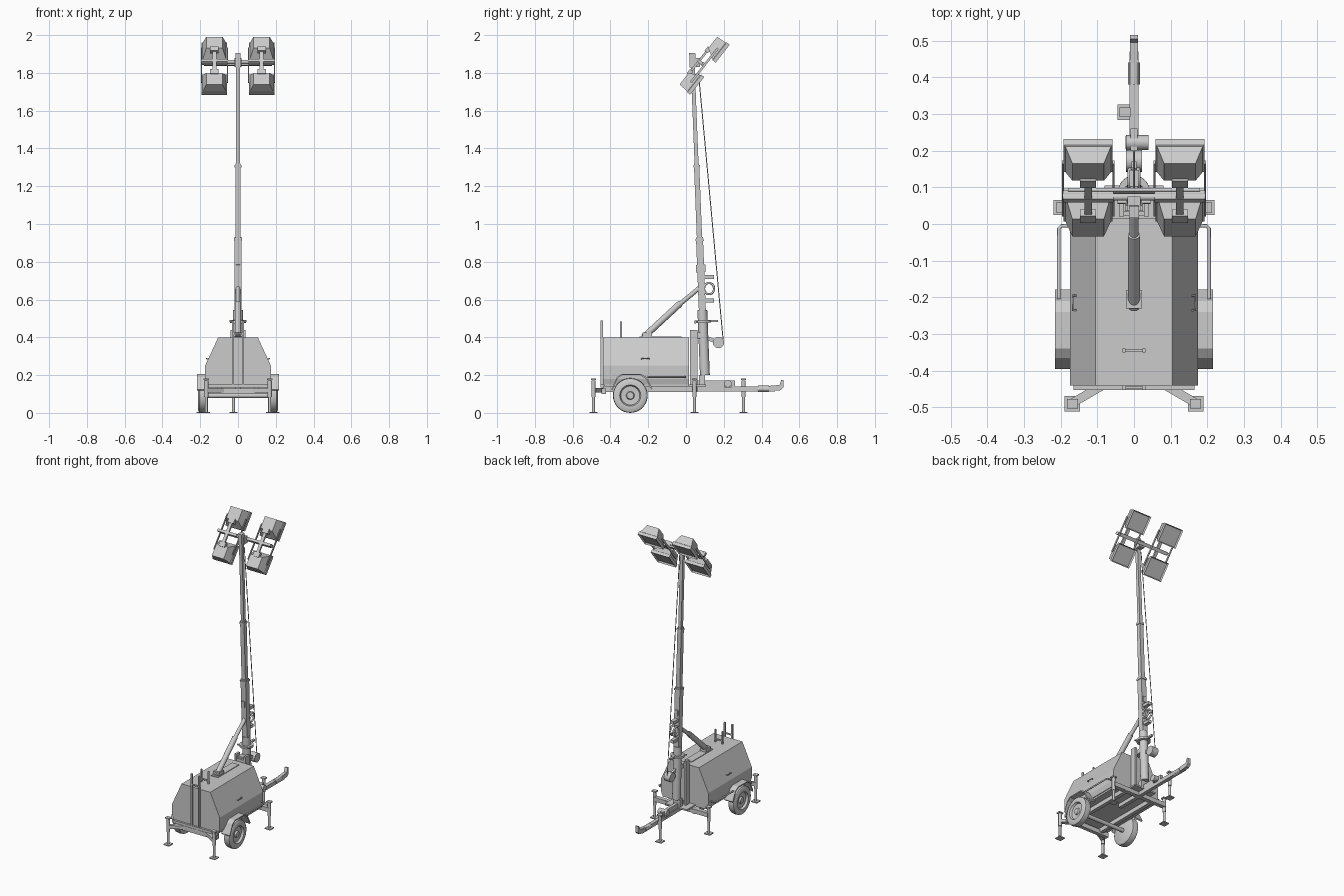
import bpy, bmesh, math
from mathutils import Vector, Matrix

if "Cube" in bpy.data.objects:
    bpy.data.objects.remove(bpy.data.objects["Cube"])


def finish(name, bm, smooth=False):
    bmesh.ops.recalc_face_normals(bm, faces=bm.faces)
    me = bpy.data.meshes.new(name)
    bm.to_mesh(me)
    bm.free()
    ob = bpy.data.objects.new(name, me)
    bpy.context.collection.objects.link(ob)
    if smooth:
        bpy.ops.object.select_all(action='DESELECT')
        ob.select_set(True)
        bpy.context.view_layer.objects.active = ob
        bpy.ops.object.shade_smooth_by_angle(angle=math.radians(35))
    return ob


def box(name, c, size, rot=None):
    bm = bmesh.new()
    m = Matrix.Translation(c) @ (rot or Matrix()) @ Matrix.Diagonal((*size, 1))
    bmesh.ops.create_cube(bm, size=1, matrix=m)
    return finish(name, bm)


def beam(name, a, b, w, h):
    a, b = Vector(a), Vector(b)
    rot = (b - a).to_track_quat('Z', 'Y').to_matrix().to_4x4()
    return box(name, (a + b) / 2, (w, h, (b - a).length), rot)


def rod(name, a, b, r, r2=None, n=16):
    a, b = Vector(a), Vector(b)
    rot = (b - a).to_track_quat('Z', 'Y').to_matrix().to_4x4()
    bm = bmesh.new()
    bmesh.ops.create_cone(bm, cap_ends=True, segments=n, radius1=r, radius2=r if r2 is None else r2,
                          depth=(b - a).length, matrix=Matrix.Translation((a + b) / 2) @ rot)
    return finish(name, bm, n > 8)


def prism(name, pts, fn, lo, hi):
    """Extrude a 2D outline; fn maps (u, v, depth) to 3D."""
    bm = bmesh.new()
    f = bm.faces.new([bm.verts.new(fn(u, v, lo)) for u, v in pts])
    ex = bmesh.ops.extrude_face_region(bm, geom=[f])
    d = Vector(fn(0, 0, hi)) - Vector(fn(0, 0, lo))
    bmesh.ops.translate(bm, vec=d, verts=[g for g in ex['geom'] if isinstance(g, bmesh.types.BMVert)])
    return finish(name, bm)


def lathe_x(name, prof, c, side, n=32):
    """Spin an (offset, radius) profile around the x axis."""
    bm = bmesh.new()
    vs = [bm.verts.new((c[0] + side * o, c[1], c[2] + r)) for o, r in prof]
    es = [bm.edges.new(p) for p in zip(vs, vs[1:])]
    bmesh.ops.spin(bm, geom=vs + es, cent=c, axis=(1, 0, 0), angle=math.tau, steps=n)
    bmesh.ops.remove_doubles(bm, verts=bm.verts, dist=1e-5)
    return finish(name, bm, True)


def tube(name, pts, r, cyclic=False):
    cu = bpy.data.curves.new(name, 'CURVE')
    cu.dimensions = '3D'
    cu.bevel_depth, cu.bevel_resolution, cu.use_fill_caps = r, 2, True
    sp = cu.splines.new('POLY')
    sp.points.add(len(pts) - 1)
    for p, q in zip(sp.points, pts):
        p.co = (*q, 1)
    sp.use_cyclic_u = cyclic
    ob = bpy.data.objects.new(name, cu)
    bpy.context.collection.objects.link(ob)
    return ob


along_y = lambda u, v, d: (u, d, v)
along_x = lambda u, v, d: (d, u, v)

# Engine housing
half = [(0.165, 0.15), (0.174, 0.18), (0.174, 0.25), (0.105, 0.40)]
outline = half + [(-x, z) for x, z in reversed(half)]
prism('housing', outline, along_y, -0.44, 0.015)
box('housing_floor', (0, -0.21, 0.145), (0.32, 0.45, 0.012))
box('roof_strut_plate', (0, -0.135, 0.401), (0.05, 0.22, 0.006))

# Front mast rest: two tall posts, two short posts, cross bars
for s in (-1, 1):
    box('rest_tall_post', (s * 0.027, -0.446, 0.315), (0.01, 0.012, 0.35))
    box('rest_short_post', (s * 0.027, -0.345, 0.44), (0.008, 0.01, 0.085))
box('rest_bar_front', (0, -0.446, 0.42), (0.055, 0.008, 0.008))
box('rest_bar_back', (0, -0.345, 0.42), (0.055, 0.008, 0.008))

# Chassis
box('front_bumper', (0, -0.445, 0.142), (0.33, 0.016, 0.016))
box('front_crossmember', (0, -0.435, 0.115), (0.31, 0.025, 0.03))
box('rear_crossmember', (0, 0.045, 0.128), (0.40, 0.028, 0.028))
rod('axle', (-0.17, -0.295, 0.092), (0.17, -0.295, 0.092), 0.013)
box('tow_bar', (0, 0.17, 0.127), (0.024, 0.60, 0.025))
box('tow_bar_top', (0, 0.15, 0.155), (0.02, 0.22, 0.032))
box('mast_base_plate', (0, 0.06, 0.145), (0.16, 0.09, 0.01))
prism('coupler', [(0.44, 0.115), (0.5, 0.12), (0.515, 0.135), (0.515, 0.175), (0.505, 0.175),
                  (0.495, 0.148), (0.44, 0.143)], along_x, -0.011, 0.011)
rod('coupler_damper', (0, 0.38, 0.127), (0, 0.44, 0.127), 0.017)
rod('winch_drum', (-0.022, 0.222, 0.155), (0.04, 0.222, 0.155), 0.02)
box('winch_bracket', (0, 0.222, 0.14), (0.046, 0.036, 0.01))

for s in (-1, 1):
    box('side_rail', (s * 0.1, -0.19, 0.125), (0.024, 0.50, 0.028))
    # Wheel and tyre
    lathe_x('wheel', [(-0.026, 0), (-0.026, 0.075), (-0.018, 0.089), (0, 0.092), (0.02, 0.09),
                      (0.027, 0.078), (0.026, 0.056), (0.012, 0.05), (0.01, 0.022),
                      (0.02, 0.018), (0.02, 0)], (s * 0.185, -0.295, 0.092), s)
    # Angular fender
    outer = [(-0.395, 0.125), (-0.365, 0.19), (-0.34, 0.207), (-0.24, 0.207), (-0.21, 0.19), (-0.178, 0.13)]
    inner = [(y + (-0.295 - y) * 0.05, z - 0.007) for y, z in reversed(outer)]
    prism('fender', outer + inner, along_x, s * 0.155, s * 0.216)
    # Side guard rail and door handle
    tube('guard_rail', [(s * 0.17, -0.005, 0.19), (s * 0.197, -0.005, 0.19), (s * 0.205, -0.013, 0.19),
                        (s * 0.205, -0.205, 0.19)], 0.005)
    tube('door_handle', [(s * 0.155, -0.235, 0.285), (s * 0.167, -0.235, 0.287),
                         (s * 0.167, -0.195, 0.287), (s * 0.155, -0.195, 0.285)], 0.003)
    # Front stabiliser arm
    beam('stabiliser_arm', (s * 0.08, -0.437, 0.12), (s * 0.168, -0.488, 0.12), 0.024, 0.022)

# Stabiliser jacks
for x, y in ((-0.168, -0.49), (0.168, -0.49), (-0.198, 0.045), (0.198, 0.045), (-0.024, 0.305)):
    rod('jack_sleeve', (x, y, 0.085), (x, y, 0.172), 0.011)
    rod('jack_leg', (x, y, 0.004), (x, y, 0.1), 0.008)
    box('jack_foot', (x, y, 0.003), (0.042, 0.042, 0.006))
    box('jack_crank', (x, y, 0.177), (0.03, 0.026, 0.008))
beam('tow_jack_mount', (-0.024, 0.305, 0.125), (0, 0.305, 0.125), 0.02, 0.02)


# Mast, leaning slightly to the front
def m(z, dy=0, x=0):
    return (x, 0.1 - (z - 0.2) * 0.0394 + dy, z)


for s in (-1, 1):
    box('mast_upright', (s * 0.034, 0.04, 0.29), (0.014, 0.04, 0.30))
box('mast_upright_web', (0, 0.028, 0.28), (0.06, 0.012, 0.27))
box('mast_pivot', (0, 0.06, 0.41), (0.05, 0.05, 0.03))
box('mast_foot', (0, 0.085, 0.175), (0.05, 0.03, 0.05))
rod('mast_sleeve', m(0.2), m(0.545), 0.026, n=24)
for i, (lo, hi, w) in enumerate([(0.5, 0.93, 0.037), (0.9, 1.32, 0.028), (1.3, 1.905, 0.021)]):
    beam('mast_stage_%d' % (i + 1), m(lo), m(hi), w, w)
    beam('mast_collar_%d' % (i + 1), m(hi - 0.02), m(hi - 0.008), w + 0.007, w + 0.007)
beam('mast_cap', m(1.83), m(1.905), 0.028, 0.032)
beam('mast_clamp', m(0.745), m(0.785), 0.022, 0.05)

# Turning collar with handles
rod('collar_disc', m(0.476), m(0.49), 0.043, n=24)
tube('collar_handle', [(-0.045, 0.06, 0.486), (0.045, 0.06, 0.486)], 0.005)
box('collar_arm', (0, 0.135, 0.487), (0.014, 0.07, 0.012))

# Diagonal strut
rod('strut_outer', (0, -0.225, 0.40), (0, -0.03, 0.58), 0.017)
rod('strut_inner', (0, -0.04, 0.57), (0, 0.075, 0.665), 0.012)
box('strut_lug', (0, -0.205, 0.415), (0.044, 0.05, 0.022))

# Cable, reel and hose hangers
rod('lift_cable', (0, 0.066, 1.80), (0, 0.198, 0.37), 0.0025, n=6)
rod('cable_reel', (-0.022, 0.172, 0.373), (0.022, 0.172, 0.373), 0.03, n=20)
beam('reel_bracket', (0, 0.10, 0.40), (0, 0.172, 0.373), 0.014, 0.02)
tube('coiled_hose', [(0.012 * (1 if i < 14 else -1), 0.122 + 0.027 * math.cos(i * math.tau / 14),
                      0.658 + 0.03 * math.sin(i * math.tau / 14)) for i in range(28)], 0.006)
for z in (0.595, 0.72):
    box('hose_hanger', (0, 0.122, z), (0.024, 0.05, 0.02))

# Lamp head frame: d runs up the rack, n points out of the lamps
d, n = Vector((0, 0.62, 0.785)), Vector((0, 0.785, -0.62))
mid = Vector((0, 0.097, 1.84))
rack = Matrix((Vector((1, 0, 0)), d, n)).transposed().to_4x4()


def at(x, u, v):
    return mid + Vector((x, 0, 0)) + d * u + n * v


rod('lamp_crossbar', at(-0.195, 0, -0.03), at(0.195, 0, -0.03), 0.010, n=12)
box('lamp_crossbar_plate', at(0, 0, -0.012), (0.36, 0.022, 0.01), rack)
box('lamp_head_mount', (0, 0.055, 1.855), (0.036, 0.04, 0.045))


def lamp(s, up):
    """Flared floodlight with recessed glass, ballast block and side arms."""
    cx, cu = s * 0.125, up * 0.1085
    bm = bmesh.new()
    rings = []
    for hx, hu, v in ((0.043, 0.038, -0.04), (0.062, 0.056, 0.015), (0.067, 0.060, 0.018), (0.067, 0.060, 0.038)):
        shift = up * 0.014 if v < -0.03 else 0
        rings.append([bm.verts.new(at(cx + i * hx, cu + shift + j * hu, v))
                      for i, j in ((-1, -1), (1, -1), (1, 1), (-1, 1))])
    for a, b in zip(rings, rings[1:]):
        for k in range(4):
            bm.faces.new((a[k], a[(k + 1) % 4], b[(k + 1) % 4], b[k]))
    bm.faces.new(rings[0])
    glass = bm.faces.new(rings[-1])
    bm.normal_update()
    bmesh.ops.inset_region(bm, faces=[glass], thickness=0.008)
    bmesh.ops.translate(bm, vec=n * -0.010, verts=glass.verts)
    finish('floodlight', bm)
    box('lamp_ballast', at(cx, cu - up * 0.032, -0.036), (0.044, 0.03, 0.022), rack)
    box('lamp_yoke', at(cx, up * 0.035, -0.036), (0.02, 0.07, 0.012), rack)
    for e in (-1, 1):
        box('lamp_side_arm', at(cx + e * 0.069, up * 0.058, 0.0), (0.005, 0.116, 0.012), rack)


for s in (-1, 1):
    for up in (-1, 1):
        lamp(s, up)
    box('lamp_bracket', at(s * 0.125, 0, -0.028), (0.138, 0.016, 0.03), rack)
